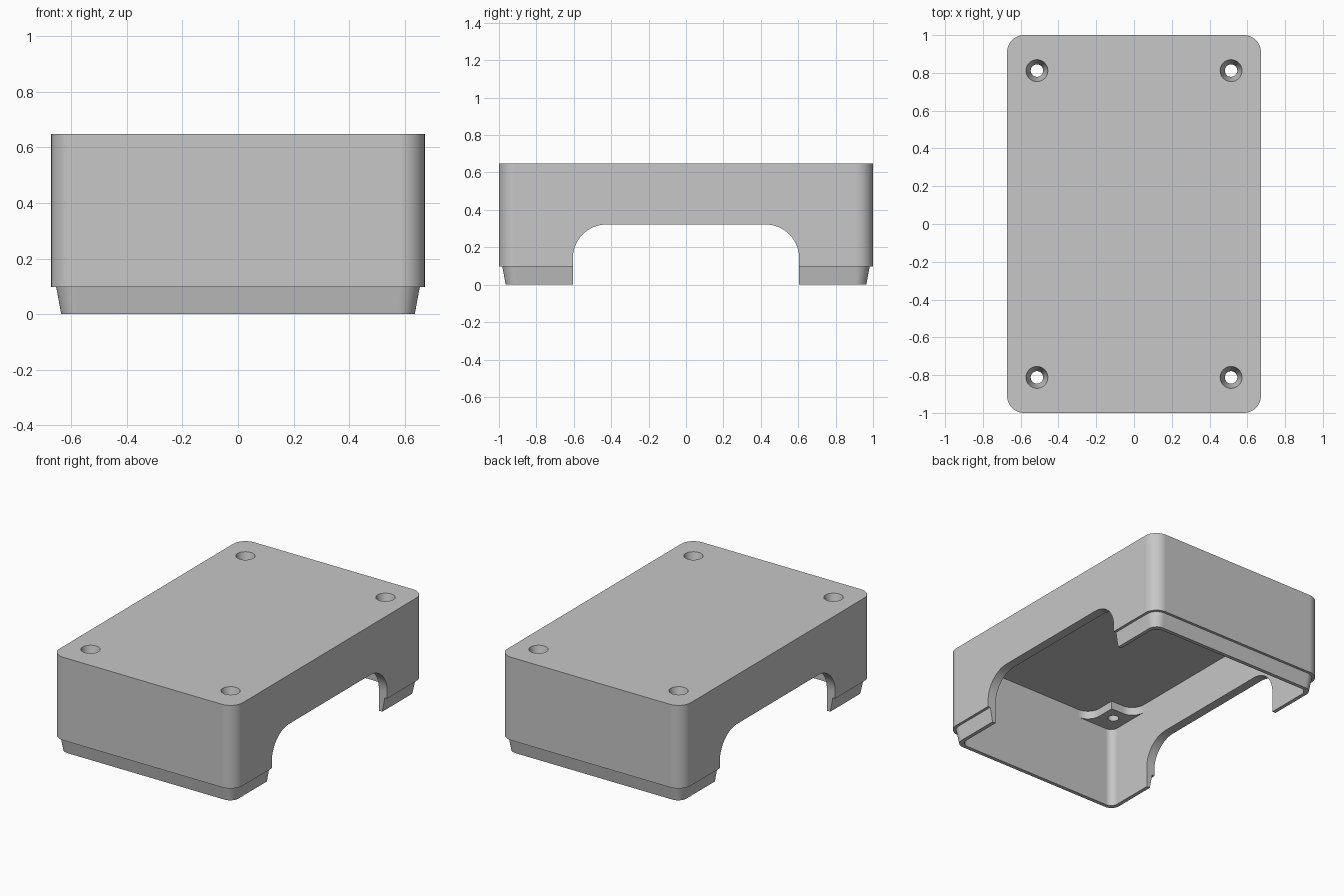
import bpy, bmesh, math

if "Cube" in bpy.data.objects:
    bpy.data.objects.remove(bpy.data.objects["Cube"])

grey = bpy.data.materials.new("matte grey")
grey.use_nodes = True
colour = (0.57, 0.57, 0.57, 1)
grey.diffuse_color = colour
grey.node_tree.nodes["Principled BSDF"].inputs["Base Color"].default_value = colour

HALF_X, HALF_Y, TOP = 0.672, 1.0, 0.648
LEDGE, CEILING, BOSS_END, WALL = 0.097, 0.597, 0.543, 0.061


def arc(cx, cy, r, start, end, steps=10):
    """Points along an arc, angles in degrees."""
    angles = [math.radians(start + (end - start) * i / steps) for i in range(steps + 1)]
    return [(cx + r * math.cos(a), cy + r * math.sin(a)) for a in angles]


def rounded_rect(inset, r):
    x, y = HALF_X - inset - r, HALF_Y - inset - r
    corners = ((x, y, 0), (-x, y, 90), (-x, -y, 180), (x, -y, 270))
    return [p for cx, cy, a in corners for p in arc(cx, cy, r, a, a + 90)]


def loft(name, rings):
    """Closed solid through rings of equal point count, capped at both ends."""
    bm = bmesh.new()
    loops = [[bm.verts.new(p) for p in ring] for ring in rings]
    bm.faces.new(loops[0])
    bm.faces.new(loops[-1])
    for a, b in zip(loops, loops[1:]):
        for i in range(len(a)):
            j = (i + 1) % len(a)
            bm.faces.new((a[i], a[j], b[j], b[i]))
    bmesh.ops.recalc_face_normals(bm, faces=bm.faces)
    mesh = bpy.data.meshes.new(name)
    bm.to_mesh(mesh)
    bm.free()
    mesh.materials.append(grey)
    obj = bpy.data.objects.new(name, mesh)
    bpy.context.collection.objects.link(obj)
    return obj


def combine(target, tool, operation):
    """Apply a boolean and discard the tool."""
    tool.hide_render = True
    mod = target.modifiers.new(operation.lower(), "BOOLEAN")
    mod.object, mod.operation, mod.solver = tool, operation, "EXACT"
    bpy.context.view_layer.objects.active = target
    bpy.ops.object.modifier_apply(modifier=mod.name)
    bpy.data.objects.remove(tool)


# Hollow shell: top, outer wall, ledge, tapered lip, rim, inner wall, ceiling
sections = [(0, 0.09, TOP), (0, 0.09, LEDGE), (0.018, 0.075, LEDGE),
            (0.036, 0.06, 0), (WALL, 0.05, 0), (WALL, 0.05, CEILING)]
shell = loft("enclosure_shell",
             [[(x, y, z) for x, y in rounded_rect(inset, r)] for inset, r, z in sections])

# Corner screw bosses, filleted into the walls
ix, iy, f = HALF_X - WALL, HALF_Y - WALL, 0.09
bx, by = 0.43, 0.727
boss = [(bx, by)] + arc(bx - f, iy - f, f, 0, 90)
boss += [(bx - f, iy + 0.03), (ix + 0.03, iy + 0.03), (ix + 0.03, by - f)]
boss += arc(ix - f, by - f, f, 0, 90)
SIGNS = [(sx, sy) for sx in (1, -1) for sy in (1, -1)]
for sx, sy in SIGNS:
    post = loft("screw_boss", [[(sx * x, sy * y, z) for x, y in boss]
                               for z in (BOSS_END, CEILING + 0.025)])
    combine(shell, post, "UNION")

# Tapered screw holes
for sx, sy in SIGNS:
    rings = [[(x, y, z) for x, y in arc(sx * 0.514, sy * 0.812, r, 0, 360, 32)[:-1]]
             for r, z in ((0.033, BOSS_END - 0.02), (0.033, BOSS_END),
                          (0.058, TOP), (0.06, TOP + 0.02))]
    combine(shell, loft("hole_cutter", rings), "DIFFERENCE")

# Wide arched opening through both long sides
r, w, h = 0.18, 0.605, 0.322
arch = [(-w, -0.1), (w, -0.1)] + arc(w - r, h - r, r, 0, 90, 14) + arc(r - w, h - r, r, 90, 180, 14)
combine(shell, loft("arch_cutter", [[(x, y, z) for y, z in arch] for x in (-1, 1)]), "DIFFERENCE")

# Smooth curves, crisp edges
bpy.ops.object.select_all(action="DESELECT")
shell.select_set(True)
bpy.context.view_layer.objects.active = shell
bpy.ops.object.shade_smooth_by_angle(angle=math.radians(30))
weighted = shell.modifiers.new("weighted_normals", "WEIGHTED_NORMAL")
weighted.keep_sharp = True
